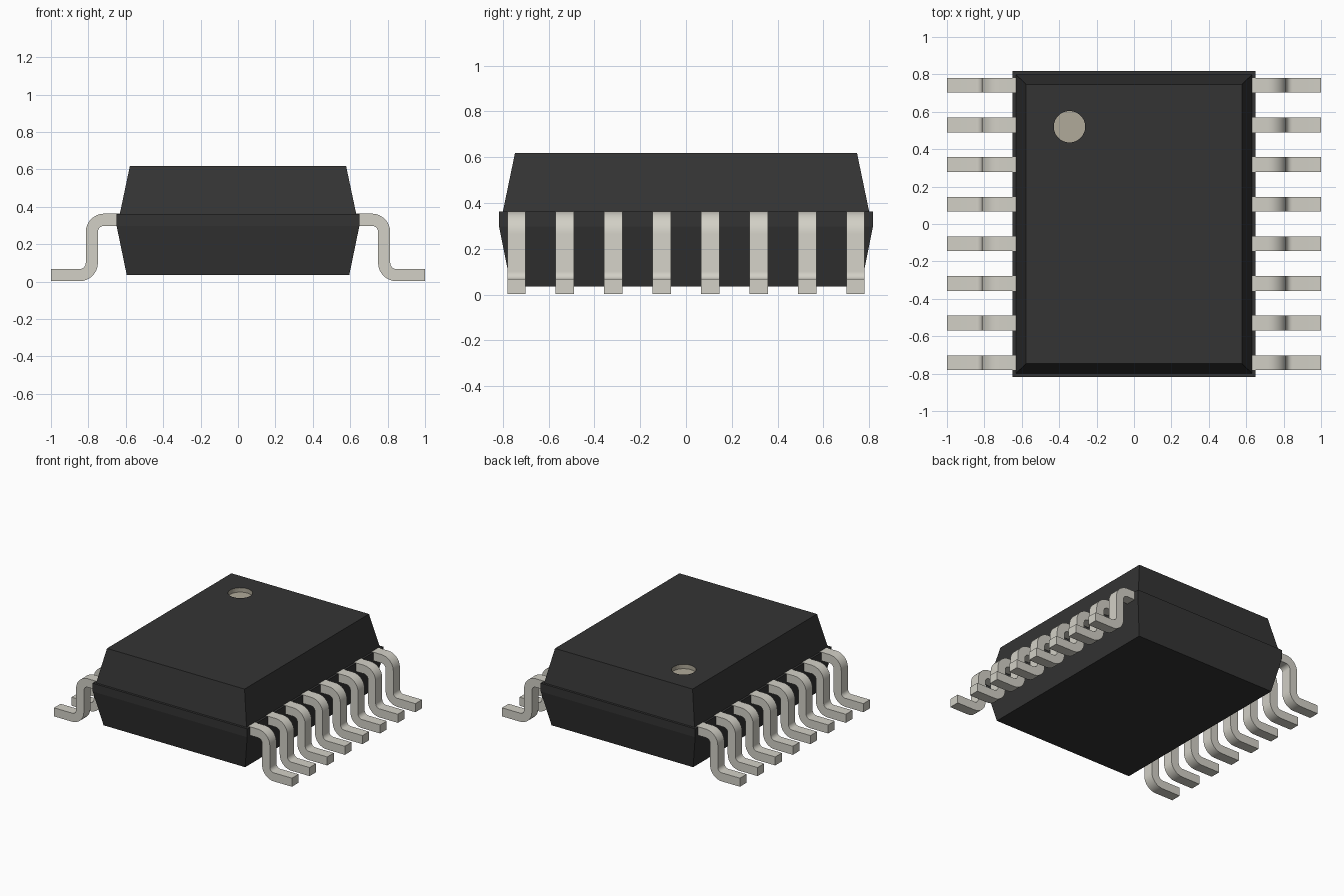
import bpy, bmesh, math
from mathutils import Vector

if "Cube" in bpy.data.objects:
    bpy.data.objects.remove(bpy.data.objects["Cube"], do_unlink=True)


def material(name, rgb, metallic=0.0):
    m = bpy.data.materials.new(name)
    m.diffuse_color = (*rgb, 1)
    m.use_nodes = True
    bsdf = next(n for n in m.node_tree.nodes if n.type == 'BSDF_PRINCIPLED')
    bsdf.inputs["Base Color"].default_value = (*rgb, 1)
    bsdf.inputs["Roughness"].default_value = 0.6
    return m


black = material("black plastic", (0.034, 0.034, 0.034))
metal = material("pin metal", (0.645, 0.63, 0.565))
tan = material("marker tan", (0.435, 0.40, 0.32))


def finish(bm, name, *mats):
    bmesh.ops.recalc_face_normals(bm, faces=bm.faces)
    mesh = bpy.data.meshes.new(name)
    bm.to_mesh(mesh)
    bm.free()
    for m in mats:
        mesh.materials.append(m)
    ob = bpy.data.objects.new(name, mesh)
    bpy.context.collection.objects.link(ob)
    return ob


# Package body: stacked rectangular rings (half x, half y, z) with a small ledge
RINGS = [(0.595, 0.764, 0.036), (0.649, 0.817, 0.298), (0.649, 0.817, 0.362),
         (0.632, 0.80, 0.362), (0.578, 0.747, 0.618)]
bm = bmesh.new()
loops = [[bm.verts.new((sx * x, sy * y, z))
          for sx, sy in ((-1, -1), (1, -1), (1, 1), (-1, 1))] for x, y, z in RINGS]
for a, b in zip(loops, loops[1:]):
    for i in range(4):
        j = (i + 1) % 4
        bm.faces.new((a[i], a[j], b[j], b[i]))
bm.faces.new(loops[0][::-1])
bm.faces.new(loops[-1])
body = finish(bm, "package_body", black, tan)

# Round pit marking the first pin
PIT, PIT_R, PIT_FLOOR = Vector((-0.345, 0.52)), 0.084, 0.585
bpy.ops.mesh.primitive_cylinder_add(vertices=48, radius=PIT_R, depth=0.2,
                                    location=(PIT.x, PIT.y, PIT_FLOOR + 0.1))
cutter = bpy.context.object
cutter.name = "pit_cutter"
cutter.hide_render = True
mod = body.modifiers.new("pit", 'BOOLEAN')
mod.operation, mod.solver, mod.object = 'DIFFERENCE', 'EXACT', cutter
bpy.context.view_layer.objects.active = body
bpy.ops.object.modifier_apply(modifier=mod.name)
bpy.data.objects.remove(cutter, do_unlink=True)

# Floor and wall of the pit are tan, everything else is black
for p in body.data.polygons:
    in_pit = (all((body.data.vertices[v].co.xy - PIT).length < PIT_R + 0.002
                  for v in p.vertices) and p.center.z < 0.612)
    p.material_index = 1 if in_pit else 0

# Gull-wing pin profile in x and z: shoulder, upper bend, lower bend, foot
T, R = 0.0325, 0.066          # half thickness, centreline bend radius
MID_X, TOP_Z, FOOT_Z = 0.7815, 0.331, 0.0345


def side(offset):
    pts = [(0.60, TOP_Z + offset)]
    for k in range(9):
        a = math.radians(90 - 90 * k / 8)
        r = R + offset
        pts.append((MID_X - R + r * math.cos(a), TOP_Z - R + r * math.sin(a)))
    for k in range(9):
        a = math.radians(180 + 90 * k / 8)
        r = R - offset
        pts.append((MID_X + R + r * math.cos(a), FOOT_Z + R + r * math.sin(a)))
    return pts + [(1.0, FOOT_Z + offset)]


upper, lower = side(T), side(-T)
PITCH, HALF_W = 0.2118, 0.0395


def add_pin(name, sx, y):
    bm = bmesh.new()
    rows = [[bm.verts.new((sx * x, y + dy, z)) for (x, z), dy in
             ((u, -HALF_W), (u, HALF_W), (l, HALF_W), (l, -HALF_W))]
            for u, l in zip(upper, lower)]
    for a, b in zip(rows, rows[1:]):
        for i in range(4):
            j = (i + 1) % 4
            bm.faces.new((a[i], a[j], b[j], b[i]))
    bm.faces.new(rows[0])
    bm.faces.new(rows[-1])
    ob = finish(bm, name, metal)
    bpy.ops.object.select_all(action='DESELECT')
    ob.select_set(True)
    bpy.context.view_layer.objects.active = ob
    bpy.ops.object.shade_smooth_by_angle(angle=math.radians(30))


# Eight pins along each long side
for label, sx in (("left", 1), ("right", -1)):
    for i in range(8):
        add_pin(f"{label}_pin_{i + 1}", sx, (i - 3.5) * PITCH)
